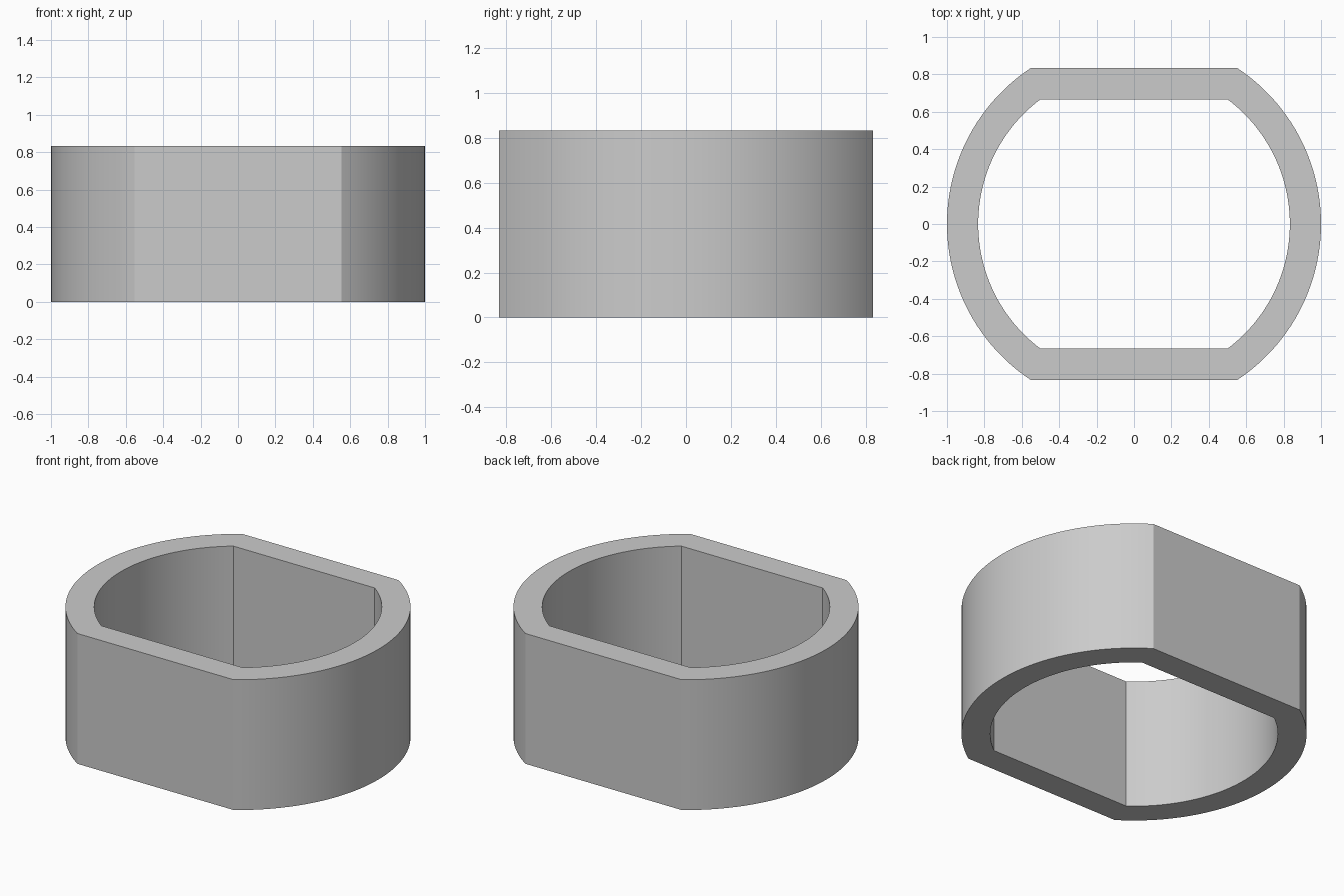
import bpy
import bmesh
import math

UNIT = 1 / 6            # wall thickness
HEIGHT = 5 * UNIT
ARC_STEPS = 48

if "Cube" in bpy.data.objects:
    bpy.data.objects.remove(bpy.data.objects["Cube"], do_unlink=True)

grey = bpy.data.materials.new("plain grey")
grey.use_nodes = True
colour = (0.6, 0.6, 0.6, 1)
grey.diffuse_color = colour
grey.node_tree.nodes["Principled BSDF"].inputs["Base Color"].default_value = colour


def flatted_circle(radius, flat):
    """Circle outline cut straight at y = +flat and y = -flat."""
    limit = math.asin(flat / radius)
    points = []
    for start in (0, math.pi):
        for i in range(ARC_STEPS + 1):
            a = start - limit + 2 * limit * i / ARC_STEPS
            points.append((radius * math.cos(a), radius * math.sin(a)))
    return points


# Ring: matching outer and inner outlines, joined into a closed band
bm = bmesh.new()
outer = flatted_circle(1, 1 - UNIT)
inner = flatted_circle(1 - UNIT, 1 - 2 * UNIT)
loops = [[bm.verts.new((x, y, z)) for x, y in outline]
         for outline, z in ((outer, 0), (outer, HEIGHT), (inner, HEIGHT), (inner, 0))]
count = len(outer)
for k in range(4):
    a, b = loops[k], loops[(k + 1) % 4]
    for i in range(count):
        j = (i + 1) % count
        bm.faces.new((a[i], a[j], b[j], b[i]))
bmesh.ops.recalc_face_normals(bm, faces=bm.faces)

mesh = bpy.data.meshes.new("flat_sided_ring")
bm.to_mesh(mesh)
bm.free()
mesh.materials.append(grey)
ring = bpy.data.objects.new("flat_sided_ring", mesh)
bpy.context.collection.objects.link(ring)

# Smooth curved walls, crisp rims and flat edges
bpy.ops.object.select_all(action="DESELECT")
ring.select_set(True)
bpy.context.view_layer.objects.active = ring
bpy.ops.object.shade_smooth_by_angle(angle=math.radians(20))
